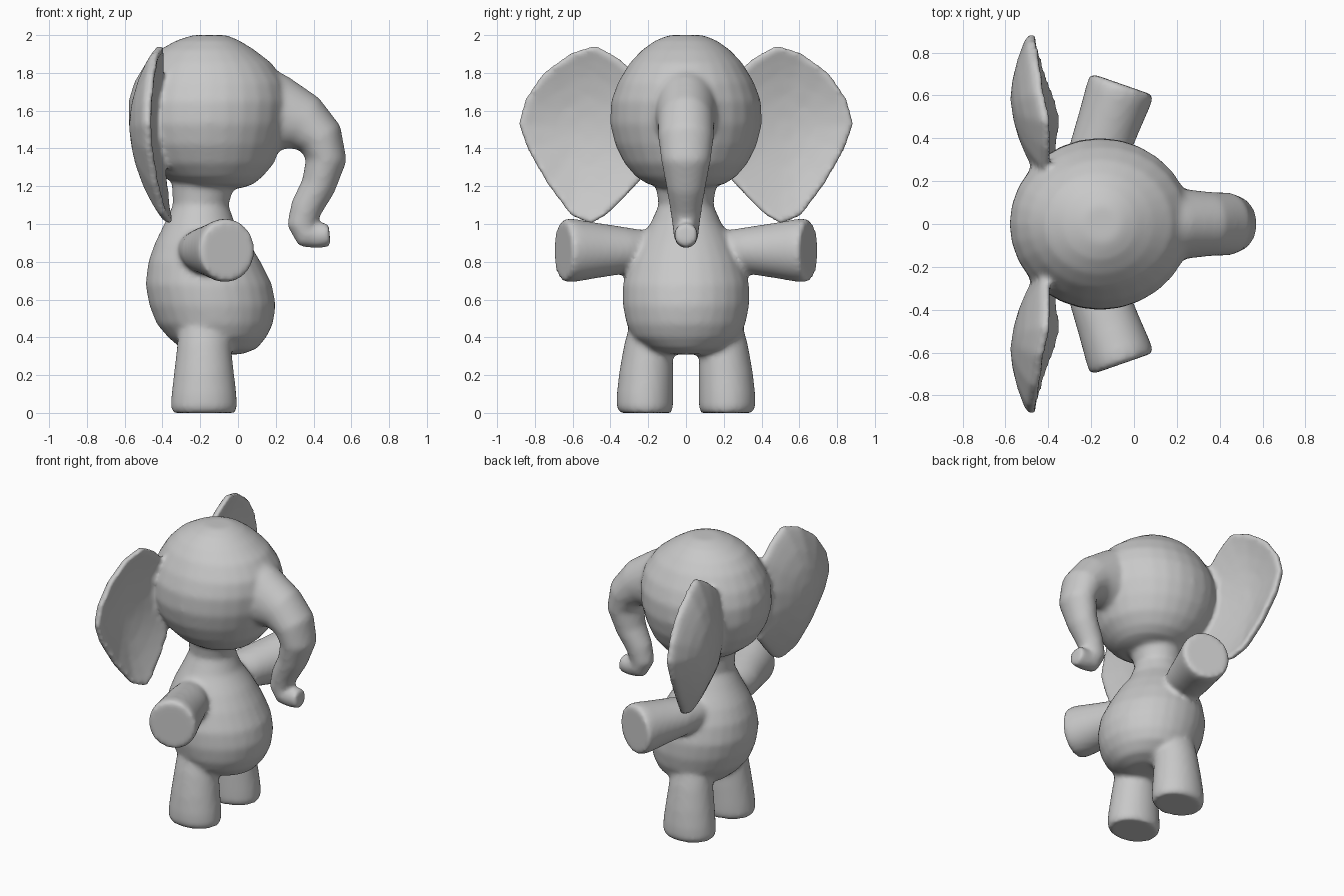
import bpy, bmesh, math
from mathutils import Vector

cube = bpy.data.objects.get("Cube")
if cube:
    bpy.data.objects.remove(cube, do_unlink=True)

SIDES = 28
Y = Vector((0, 1, 0))
Z = Vector((0, 0, 1))
bm = bmesh.new()


def bridge(a, b):
    n = len(a)
    for i in range(n):
        bm.faces.new((a[i], a[(i + 1) % n], b[(i + 1) % n], b[i]))


def loft(rings):
    """Skin a closed tube through elliptical rings (centre, u axis, v axis)."""
    loops = []
    for c, u, v in rings:
        angles = [math.tau * i / SIDES for i in range(SIDES)]
        loops.append([bm.verts.new(c + u * math.cos(a) + v * math.sin(a)) for a in angles])
    for a, b in zip(loops, loops[1:]):
        bridge(a, b)
    bm.faces.new(loops[0])
    bm.faces.new(loops[-1])


def stack(rows):
    """Horizontal rings given as height, back x, front x, half width."""
    loft([(Vector(((b + f) / 2, 0, z)), Vector(((f - b) / 2, 0, 0)), Y * w)
          for z, b, f, w in rows])


# Pear-shaped body and neck
stack([(0.31, -0.2, 0.02, 0.1), (0.34, -0.3, 0.1, 0.2), (0.4, -0.37, 0.15, 0.28),
       (0.47, -0.43, 0.185, 0.315), (0.57, -0.47, 0.2, 0.335), (0.68, -0.49, 0.18, 0.335),
       (0.8, -0.475, 0.12, 0.3), (0.9, -0.44, 0.06, 0.25), (1.0, -0.39, -0.015, 0.19),
       (1.1, -0.345, -0.05, 0.145), (1.2, -0.35, -0.02, 0.16), (1.3, -0.36, 0, 0.18)])

# Head
stack([(1.19, -0.22, 0.02, 0.1), (1.21, -0.32, 0.08, 0.2), (1.25, -0.4, 0.13, 0.265),
       (1.32, -0.49, 0.19, 0.325), (1.42, -0.55, 0.23, 0.375), (1.53, -0.58, 0.26, 0.402),
       (1.65, -0.58, 0.27, 0.397), (1.75, -0.55, 0.25, 0.36), (1.85, -0.49, 0.18, 0.3),
       (1.92, -0.42, 0.09, 0.235), (1.97, -0.33, 0.01, 0.165), (2.0, -0.24, -0.06, 0.09)])

# Trunk: x, z, radius in the bending plane, half width
trunk = [(0.08, 1.6, 0.26, 0.22), (0.22, 1.58, 0.205, 0.165), (0.35, 1.535, 0.155, 0.15),
         (0.435, 1.455, 0.125, 0.147), (0.468, 1.34, 0.108, 0.132), (0.425, 1.2, 0.092, 0.105),
         (0.362, 1.085, 0.085, 0.085), (0.338, 0.995, 0.079, 0.073), (0.365, 0.945, 0.077, 0.066),
         (0.42, 0.938, 0.068, 0.062), (0.485, 0.945, 0.064, 0.064)]
rings = []
for i, (x, z, r, w) in enumerate(trunk):
    p, q = trunk[max(i - 1, 0)], trunk[min(i + 1, len(trunk) - 1)]
    along = Vector((q[0] - p[0], 0, q[1] - p[1])).normalized()
    rings.append((Vector((x, 0, z)), along.cross(Y) * r, Y * w))
loft(rings)

# Ear outline, seen face on: y, z
EAR = [(0.26, 1.8), (0.36, 1.885), (0.48, 1.95), (0.61, 1.91), (0.76, 1.8), (0.855, 1.66),
       (0.89, 1.53), (0.84, 1.39), (0.73, 1.2), (0.61, 1.04), (0.5, 0.995), (0.41, 1.05),
       (0.31, 1.15), (0.23, 1.24), (0.2, 1.4), (0.2, 1.6)]


def ear(side):
    """Cupped slab: hollow front, domed back, thin rim."""
    cy, cz = 0.53, 1.5

    def ring(scale, depth, thick):
        out = []
        for y, z in EAR:
            y, z = cy + (y - cy) * scale, cz + (z - cz) * scale
            rim = -0.475 + 0.33 * (z - 1.55) ** 2 + 0.15 * max(0, 0.6 - y)
            dome = 1 - scale * scale
            out.append(bm.verts.new((rim - depth * dome + thick, side * y, z)))
        return out

    steps = (0.15, 0.4, 0.65, 0.85, 0.97)
    loops = [ring(s, 0.035, 0.022) for s in steps] + [ring(1, 0, 0)]
    loops += [ring(s, 0.085, -0.022) for s in reversed(steps)]
    for a, b in zip(loops, loops[1:]):
        bridge(a, b)
    bm.faces.new(loops[0])
    bm.faces.new(loops[-1])


for side in (1, -1):
    ear(side)

    # Arm: splayed forward, widening to a flat hand
    axis = Vector((0.33, side * 0.944, 0))
    across = axis.cross(Z)
    hand = Vector((-0.055, side * 0.652, 0.86))
    loft([(hand - axis * d, across * r, Z * h) for d, r, h in
          ((0.5, 0.11, 0.1), (0.34, 0.14, 0.125), (0.2, 0.147, 0.145),
           (0.06, 0.157, 0.168), (0.02, 0.158, 0.168), (0, 0.152, 0.16))])

    # Leg: tapering upward from a flat foot
    loft([(Vector((-0.18, side * y, z)), Vector((rx, 0, 0)), Y * ry) for z, y, rx, ry in
          ((0, 0.215, 0.165, 0.137), (0.03, 0.218, 0.176, 0.15), (0.1, 0.217, 0.172, 0.15),
           (0.22, 0.21, 0.158, 0.143), (0.36, 0.2, 0.142, 0.128), (0.5, 0.18, 0.13, 0.11))])

bmesh.ops.recalc_face_normals(bm, faces=bm.faces)
mesh = bpy.data.meshes.new("elephant")
bm.to_mesh(mesh)
bm.free()
elephant = bpy.data.objects.new("elephant", mesh)
bpy.context.collection.objects.link(elephant)

# Plain grey skin
grey = bpy.data.materials.new("grey_skin")
grey.use_nodes = True
grey.diffuse_color = (0.58, 0.58, 0.58, 1)
grey.node_tree.nodes["Principled BSDF"].inputs["Base Color"].default_value = (0.58, 0.58, 0.58, 1)
mesh.materials.append(grey)

# Fuse the parts into one skin and soften the joins
fuse = elephant.modifiers.new("fuse", "REMESH")
fuse.mode = "VOXEL"
fuse.voxel_size = 0.016
fuse.use_smooth_shade = True
soften = elephant.modifiers.new("soften", "SMOOTH")
soften.factor = 0.5
soften.iterations = 8
